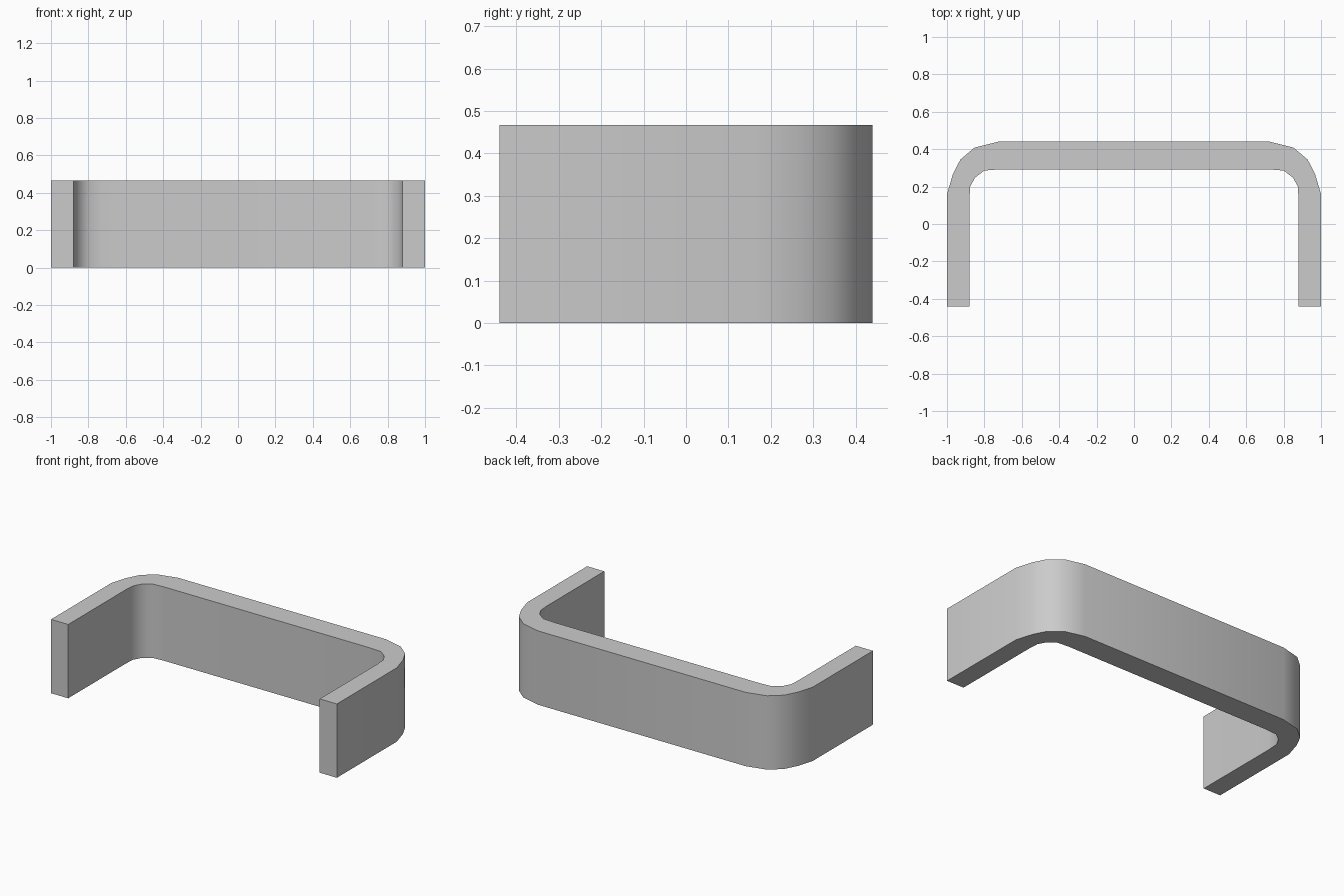
import bpy, bmesh, math

if "Cube" in bpy.data.objects:
    bpy.data.objects.remove(bpy.data.objects["Cube"])

HEIGHT = 0.467

# Right half of the bracket outline: outer edge, then inner edge
outer = [(1, -0.44), (1, 0.16), (0.968, 0.267), (0.928, 0.345), (0.853, 0.408), (0.727, 0.44)]
inner = [(0.88, -0.44), (0.88, 0.13), (0.876, 0.2), (0.85, 0.248), (0.80, 0.286), (0.72, 0.292)]


def mirrored(points):
    """Full path from the right leg round to the left leg."""
    return points + [(-x, y) for x, y in reversed(points)]


# Closed U profile, extruded upwards
profile = mirrored(outer) + mirrored(inner)[::-1]
bm = bmesh.new()
base = bm.faces.new([bm.verts.new((x, y, 0)) for x, y in profile])
top = bmesh.ops.extrude_face_region(bm, geom=[base], use_keep_orig=True)
bmesh.ops.translate(bm, vec=(0, 0, HEIGHT),
                    verts=[g for g in top["geom"] if isinstance(g, bmesh.types.BMVert)])
bmesh.ops.recalc_face_normals(bm, faces=bm.faces)

mesh = bpy.data.meshes.new("u_bracket")
bm.to_mesh(mesh)
bm.free()
bracket = bpy.data.objects.new("u_bracket", mesh)
bpy.context.collection.objects.link(bracket)

# Smooth bends with sharp rims
bpy.context.view_layer.objects.active = bracket
bracket.select_set(True)
bpy.ops.object.shade_smooth_by_angle(angle=math.radians(35))
